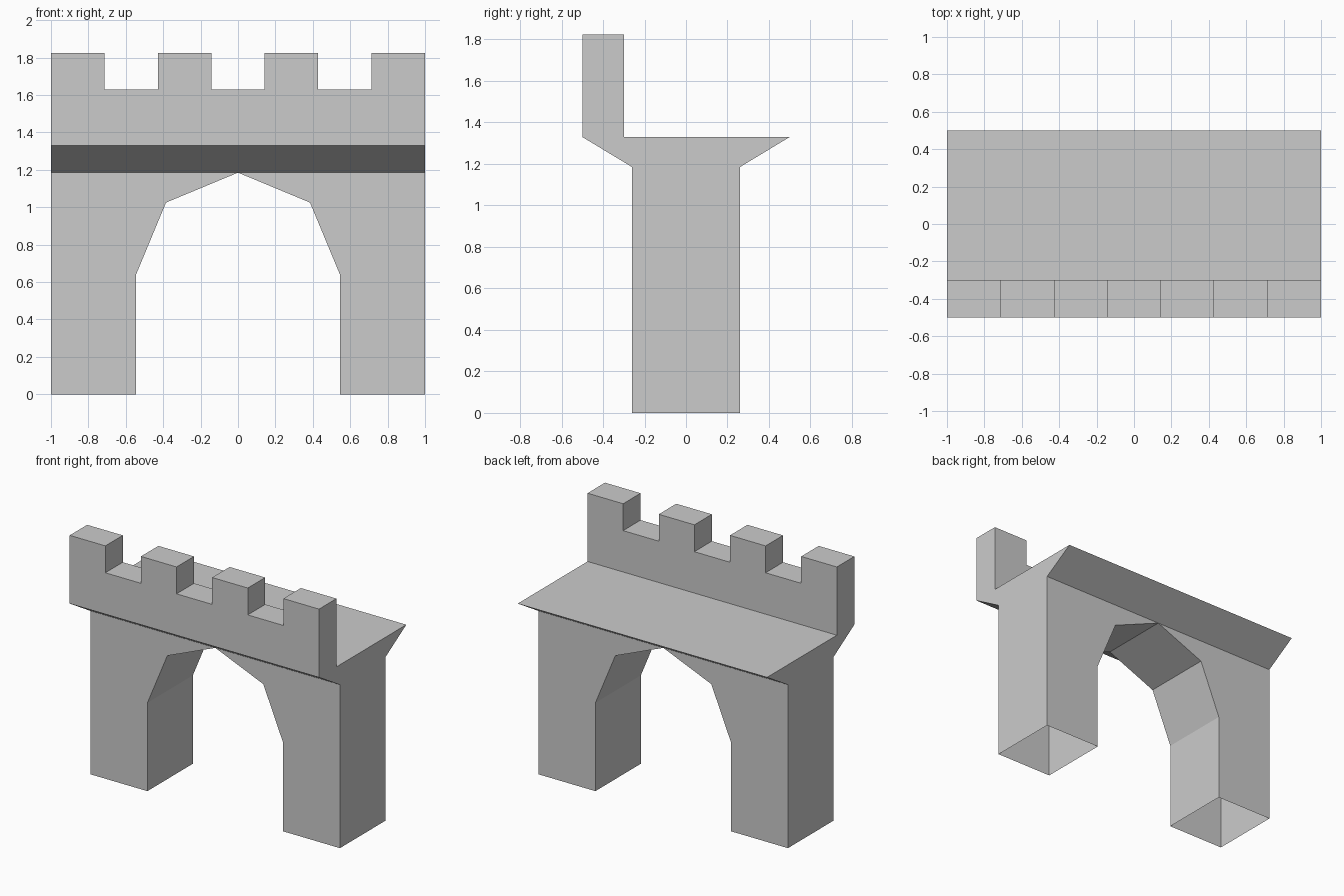
import bpy
import bmesh

if "Cube" in bpy.data.objects:
    bpy.data.objects.remove(bpy.data.objects["Cube"])


def prism(name, outline, place, lo, hi, skip=()):
    """Extrude an outline between lo and hi; side faces listed in skip stay open."""
    bm = bmesh.new()
    a = [bm.verts.new(place(u, v, lo)) for u, v in outline]
    b = [bm.verts.new(place(u, v, hi)) for u, v in outline]
    bm.faces.new(a)
    bm.faces.new(b[::-1])
    n = len(outline)
    for i in range(n):
        if i not in skip:
            j = (i + 1) % n
            bm.faces.new((a[j], a[i], b[i], b[j]))
    bmesh.ops.recalc_face_normals(bm, faces=bm.faces)
    mesh = bpy.data.meshes.new(name)
    bm.to_mesh(mesh)
    bm.free()
    obj = bpy.data.objects.new(name, mesh)
    bpy.context.collection.objects.link(obj)
    return obj


def along_y(u, v, w):
    return (u, w, v)


def along_x(u, v, w):
    return (w, u, v)


WALL_TOP, DECK, CRENEL, TOP = 1.185, 1.33, 1.63, 1.825
WALL_Y = 0.26

# Arched wall: one hollow half, open underneath, mirrored across x
half = [(1, 0), (1, WALL_TOP), (0, WALL_TOP), (0.385, 1.025), (0.545, 0.64), (0.545, 0)]
wall = prism("arch_wall", half, along_y, -WALL_Y, WALL_Y, skip=(1, 5))
mirror = wall.modifiers.new("mirror", 'MIRROR')
mirror.use_axis = (True, False, False)

# Flared walkway, open where it meets the wall and the parapet
deck = [(-WALL_Y, WALL_TOP), (-0.5, DECK), (-0.3, DECK), (0.5, DECK), (WALL_Y, WALL_TOP)]
prism("walkway", deck, along_x, -1, 1, skip=(1, 4))

# Battlement parapet: seven equal steps, alternately merlon and gap
outline = [(-1, DECK)]
for i in range(7):
    z = TOP if i % 2 == 0 else CRENEL
    outline += [(-1 + i * 2 / 7, z), (-1 + (i + 1) * 2 / 7, z)]
outline.append((1, DECK))
prism("parapet", outline, along_y, -0.5, -0.3, skip=(len(outline) - 1,))
